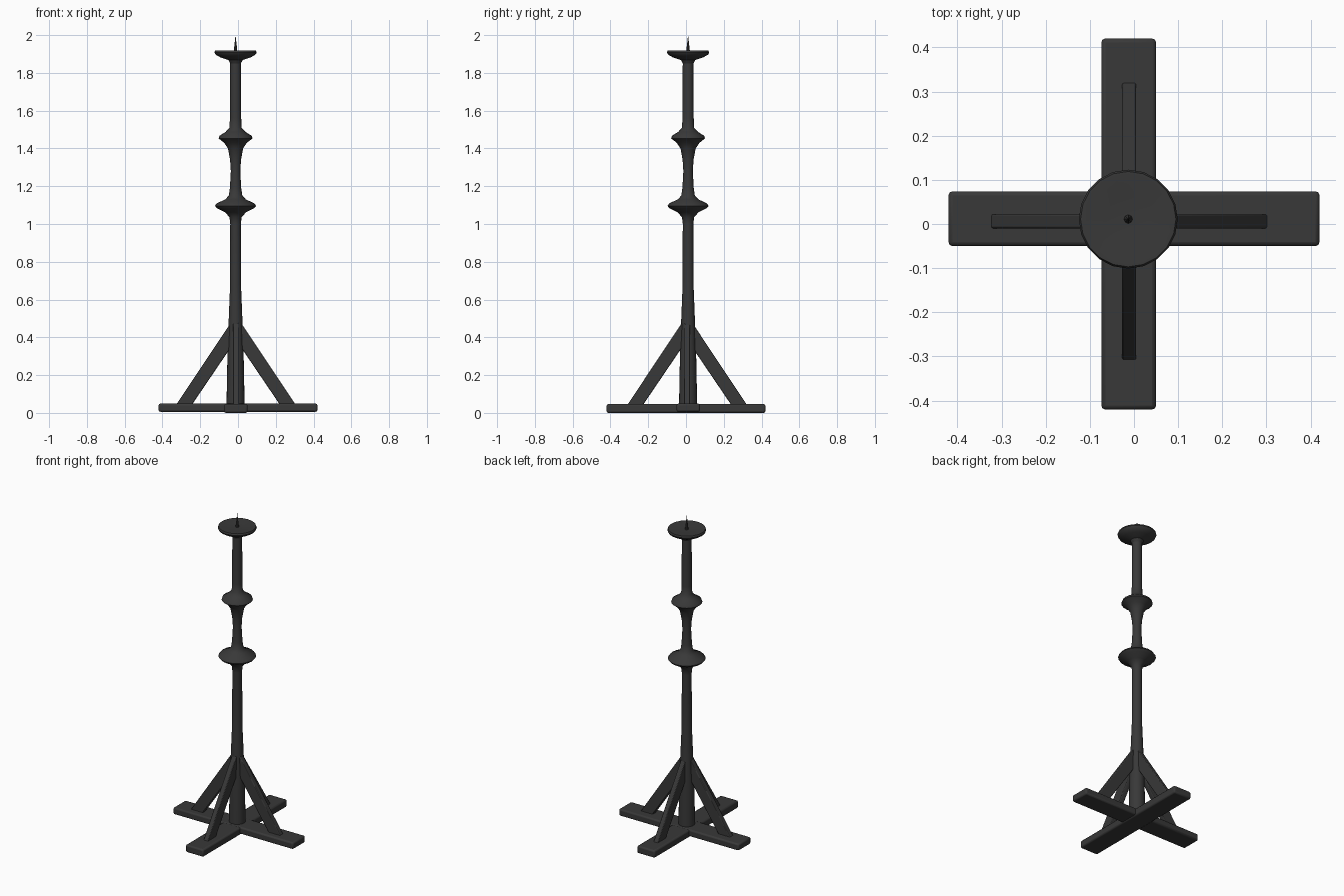
import bpy, bmesh, math
from mathutils import Matrix, Vector

if "Cube" in bpy.data.objects:
    bpy.data.objects.remove(bpy.data.objects["Cube"])

CX, CY = -0.013, 0.011   # the post sits slightly off centre

iron = bpy.data.materials.new("dark_iron")
iron.diffuse_color = (0.04, 0.04, 0.04, 1)
iron.use_nodes = True
iron.node_tree.nodes["Principled BSDF"].inputs["Base Color"].default_value = iron.diffuse_color


def finish(name, bm, bevel=0.0, angle=40):
    bmesh.ops.recalc_face_normals(bm, faces=bm.faces)
    me = bpy.data.meshes.new(name)
    bm.to_mesh(me)
    bm.free()
    ob = bpy.data.objects.new(name, me)
    bpy.context.collection.objects.link(ob)
    me.materials.append(iron)
    if bevel:
        mod = ob.modifiers.new("soft_edges", 'BEVEL')
        mod.width, mod.segments = bevel, 2
    bpy.ops.object.select_all(action='DESELECT')
    ob.select_set(True)
    bpy.context.view_layer.objects.active = ob
    bpy.ops.object.shade_smooth_by_angle(angle=math.radians(angle))
    return ob


def lathe(name, profile, sides):
    bm = bmesh.new()
    verts = [bm.verts.new((CX + r, CY, z)) for r, z in profile]
    edges = [bm.edges.new(p) for p in zip(verts, verts[1:])]
    bmesh.ops.spin(bm, geom=verts + edges, cent=(CX, CY, 0), axis=(0, 0, 1),
                   angle=math.tau, steps=sides, use_duplicate=False)
    bmesh.ops.remove_doubles(bm, verts=bm.verts, dist=1e-5)
    return finish(name, bm)


def box(name, lo, hi, bevel):
    lo, hi = Vector(lo), Vector(hi)
    bm = bmesh.new()
    bmesh.ops.create_cube(bm, size=1)
    bmesh.ops.scale(bm, vec=hi - lo, verts=bm.verts)
    bmesh.ops.translate(bm, vec=(lo + hi) / 2, verts=bm.verts)
    return finish(name, bm, bevel)


# Crossed foot planks
box("foot_plank_x", (-0.42, -0.05, 0.006), (0.42, 0.074, 0.049), 0.009)
box("foot_plank_y", (-0.074, -0.42, 0.0), (0.05, 0.42, 0.047), 0.009)

# Turned post with two collars
lathe("post", [(0, 0.02), (0.048, 0.02), (0.046, 0.15), (0.042, 0.35),
               (0.036, 0.5), (0.030, 0.65), (0.028, 1.0), (0.032, 1.035),
               (0.055, 1.062), (0.098, 1.083), (0.109, 1.096), (0.100, 1.109),
               (0.055, 1.13), (0.036, 1.15), (0.030, 1.19), (0.025, 1.28),
               (0.029, 1.34), (0.040, 1.40), (0.060, 1.43), (0.090, 1.453),
               (0.085, 1.467), (0.052, 1.488), (0.032, 1.51), (0.030, 1.56),
               (0.028, 1.87), (0, 1.87)], 20)

# Drip pan and candle spike
lathe("drip_pan", [(0, 1.85), (0.028, 1.85), (0.038, 1.868), (0.080, 1.882),
                   (0.106, 1.897), (0.112, 1.908), (0.108, 1.918),
                   (0.095, 1.918), (0.05, 1.912), (0, 1.912)], 20)
lathe("candle_spike", [(0, 1.90), (0.011, 1.90), (0.008, 1.93),
                       (0.004, 1.965), (0, 2.0)], 8)

# Four slanted braces, repeated around the post
side = [(0.318, 0.04), (0.235, 0.04), (0.018, 0.36), (0.012, 0.485), (0.022, 0.485)]
for i, label in enumerate(("right", "back", "left", "front")):
    bm = bmesh.new()
    face = bm.faces.new([bm.verts.new((x, -0.016, z)) for x, z in side])
    ext = bmesh.ops.extrude_face_region(bm, geom=[face])
    bmesh.ops.translate(bm, vec=(0, 0.032, 0),
                        verts=[v for v in ext["geom"] if isinstance(v, bmesh.types.BMVert)])
    place = Matrix.Translation((-0.011, 0.006, 0)) @ Matrix.Rotation(i * math.pi / 2, 4, 'Z')
    bmesh.ops.transform(bm, matrix=place, verts=bm.verts)
    finish("brace_" + label, bm, 0.004)
